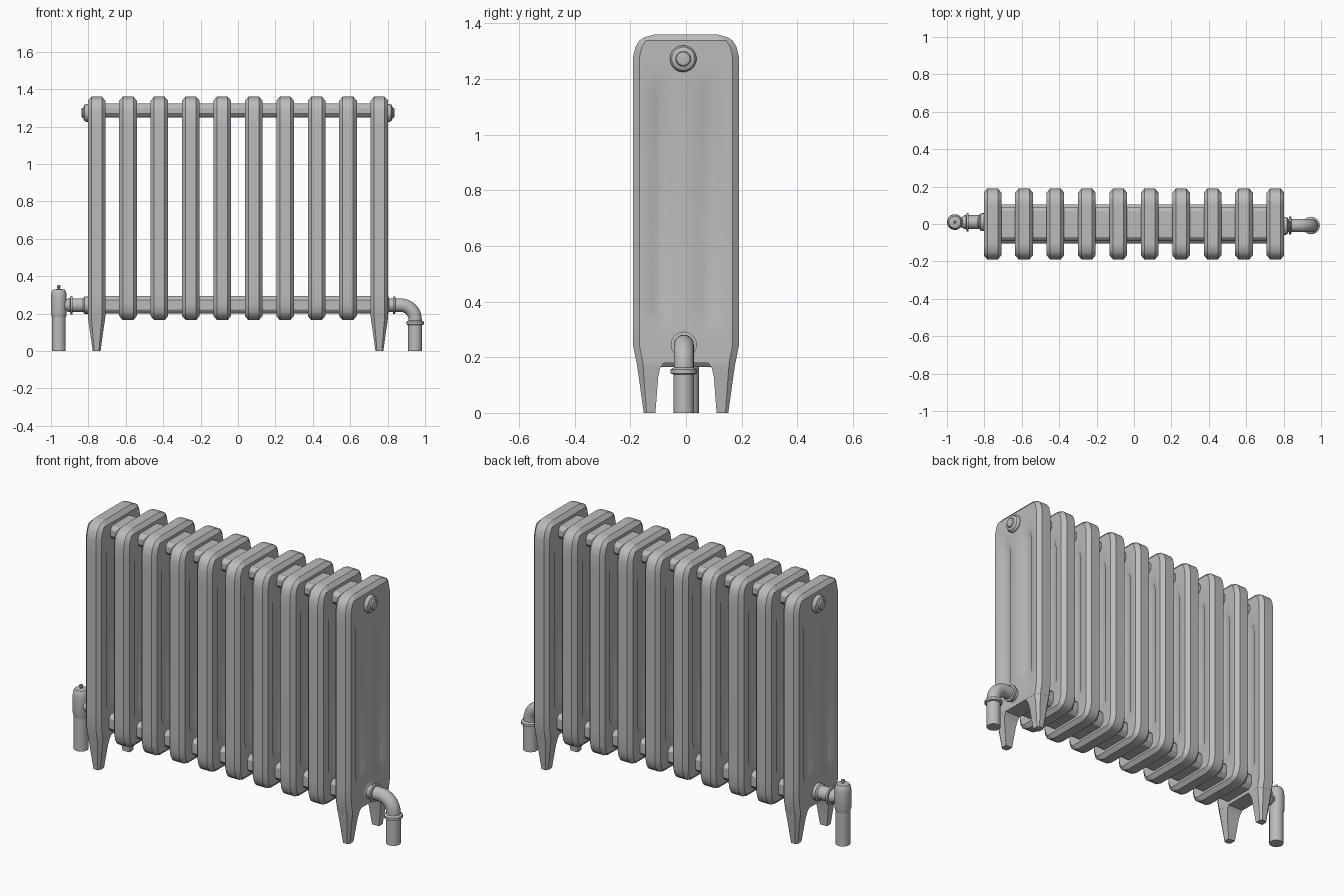
import bpy
import bmesh
from math import cos, sin, pi, radians
from mathutils import Vector

cube = bpy.data.objects.get("Cube")
if cube:
    bpy.data.objects.remove(cube, do_unlink=True)

iron = bpy.data.materials.new("grey_iron")
iron.use_nodes = True
GREY = (0.5, 0.5, 0.5, 1)
iron.diffuse_color = GREY
iron.node_tree.nodes["Principled BSDF"].inputs["Base Color"].default_value = GREY

COUNT, PITCH = 10, 0.168
HALF, EDGE = 0.047, 0.028       # half width of a section, and of its front strip
TOP, BOTTOM = 1.36, 0.165
UPPER, LOWER = 1.285, 0.247     # heights of the joining tubes


def loft(name, rings, location=(0, 0, 0)):
    """Skin closed rings of equal length and cap both ends."""
    bm = bmesh.new()
    loops = [[bm.verts.new(p) for p in ring] for ring in rings]
    n = len(loops[0])
    for a, b in zip(loops, loops[1:]):
        for i in range(n):
            j = (i + 1) % n
            bm.faces.new((a[i], a[j], b[j], b[i]))
    bm.faces.new(loops[0])
    bm.faces.new(loops[-1])
    bmesh.ops.remove_doubles(bm, verts=bm.verts, dist=0.0002)
    bmesh.ops.recalc_face_normals(bm, faces=bm.faces)
    mesh = bpy.data.meshes.new(name)
    bm.to_mesh(mesh)
    bm.free()
    mesh.materials.append(iron)
    obj = bpy.data.objects.new(name, mesh)
    obj.location = location
    bpy.context.collection.objects.link(obj)
    bpy.ops.object.select_all(action="DESELECT")
    obj.select_set(True)
    bpy.context.view_layer.objects.active = obj
    bpy.ops.object.shade_smooth_by_angle(angle=radians(30))
    return obj


def circle(x, y, z, radius, tilt=0.0, sides=20):
    """Ring around a direction tilted up from +x."""
    u, v = Vector((0, 1, 0)), Vector((-sin(tilt), 0, cos(tilt)))
    turns = [2 * pi * i / sides for i in range(sides)]
    return [Vector((x, y, z)) + radius * (cos(t) * u + sin(t) * v) for t in turns]


def upright(name, x, y, profile):
    return loft(name, [circle(x, y, z, r, pi / 2) for z, r in profile])


def level(name, y, z, profile):
    return loft(name, [circle(x, y, z, r) for x, r in profile])


def section_ring(z, depth, inner, half, groove):
    """Fluted cross-section: chamfered edges and two shallow grooves a side."""
    quarter = [(min(EDGE, half), depth), (half, inner)]
    for y, cut in ((0.125, 0), (0.11, groove), (0.065, groove), (0.045, 0)):
        quarter.append((half - cut, min(y, inner - 0.002)))
    right = quarter + [(x, -y) for x, y in reversed(quarter)]
    return [(x, y, z) for x, y in right] + [(-x, y, z) for x, y in reversed(right)]


# Rounded end of a section: distance from the end, depth, inner depth, half width
END = [(0, 0.115, 0.105, EDGE), (0.01, 0.15, 0.128, 0.037),
       (0.022, 0.168, 0.145, HALF), (0.045, 0.182, 0.159, HALF),
       (0.08, 0.19, 0.167, HALF)]
upper_end = [section_ring(TOP - d, w, i, h, 0) for d, w, i, h in reversed(END)]
lower_end = [section_ring(BOTTOM + d, w, i, h, 0) for d, w, i, h in END]
footed_end = [section_ring(0.18, 0.178, 0.155, HALF, 0),
              section_ring(0.24, 0.19, 0.167, HALF, 0)]
flutes = [section_ring(z, 0.19, 0.167, HALF, g)
          for z, g in ((0.32, 0), (0.37, 0.013), (1.14, 0.013), (1.2, 0))]


def leg_ring(z, inner, outer, half, side):
    edge, bevel = half * 0.6, half * 0.48
    pts = [(edge, outer), (half, outer - bevel), (half, inner)]
    pts += [(-x, y) for x, y in reversed(pts)]
    return [(x, side * y, z) for x, y in pts]


LEG = [(0, 0.11, 0.152, 0.021), (0.13, 0.1, 0.17, 0.039), (0.16, 0.093, 0.1745, 0.044),
       (0.18, 0.08, 0.1775, 0.0465), (0.235, 0.08, 0.1885, 0.0465)]

# Columns, with legs under the two outer ones
for k in range(COUNT):
    x = (k - (COUNT - 1) / 2) * PITCH
    outer = k in (0, COUNT - 1)
    loft("end_section" if outer else "section",
         (footed_end if outer else lower_end) + flutes + upper_end, (x, 0, 0))
    if outer:
        for side, label in ((-1, "front_leg"), (1, "back_leg")):
            loft(label, [leg_ring(*row, side) for row in LEG], (x, 0, 0))


# Joining tubes between the columns
def tube_ring(x, z, half_y, half_z, bevel):
    q = [(half_y, half_z - bevel), (half_y - bevel * 0.4, half_z - bevel * 0.4),
         (half_y - bevel, half_z)]
    half = q + [(-y, h) for y, h in reversed(q)]
    return [(x, y, z + h) for y, h in half] + [(x, y, z - h) for y, h in reversed(half)]


reach = PITCH * (COUNT - 1) / 2
for name, z, half_y, half_z in (("upper_tube", UPPER, 0.092, 0.037),
                                ("lower_tube", LOWER, 0.105, 0.0475)):
    loft(name, [tube_ring(x, z, half_y, half_z, 0.022) for x in (-reach, reach)])

# Domed plugs at both ends
for s, label in ((-1, "right_plug"), (1, "left_plug")):
    level(label, -0.01 * s, 1.273,
          [(s * 0.79, 0.047), (s * 0.812, 0.048), (s * 0.822, 0.042),
           (s * 0.828, 0.027), (s * 0.835, 0.024), (s * 0.837, 0.015)])

# Outlet elbow on the left
Y = -0.008
bend = [circle(x, Y, 0.245, 0.036) for x in (0.79, 0.87)]
for i in range(1, 9):
    a = pi / 2 * i / 8
    bend.append(circle(0.87 + 0.077 * sin(a), Y, 0.168 + 0.077 * cos(a), 0.036, -a))
bend.append(circle(0.947, Y, 0.15, 0.036, -pi / 2))
loft("outlet_elbow", bend)
level("outlet_collar", Y, 0.245,
      [(0.79, 0.046), (0.803, 0.046), (0.808, 0.036), (0.828, 0.036),
       (0.83, 0.047), (0.84, 0.047), (0.842, 0.036)])
upright("outlet_flange", 0.947, Y,
        [(0.138, 0.036), (0.142, 0.047), (0.156, 0.047), (0.163, 0.036)])
upright("outlet_pipe", 0.947, Y, [(0, 0.037), (0.15, 0.037)])

# Inlet valve on the right
Y = 0.01
upright("inlet_pipe", -0.958, Y, [(0, 0.037), (0.2, 0.037)])
upright("valve_body", -0.958, Y,
        [(0.18, 0.037), (0.2, 0.042), (0.295, 0.042), (0.315, 0.039),
         (0.328, 0.032), (0.331, 0.01)])
upright("valve_pin", -0.958, Y,
        [(0.325, 0.006), (0.338, 0.006), (0.341, 0.009), (0.349, 0.009), (0.352, 0.005)])
level("inlet_neck", Y, 0.245,
      [(-0.95, 0.026), (-0.922, 0.028), (-0.905, 0.037), (-0.897, 0.038),
       (-0.896, 0.049), (-0.885, 0.049), (-0.884, 0.037), (-0.828, 0.037),
       (-0.82, 0.046), (-0.79, 0.046)])
